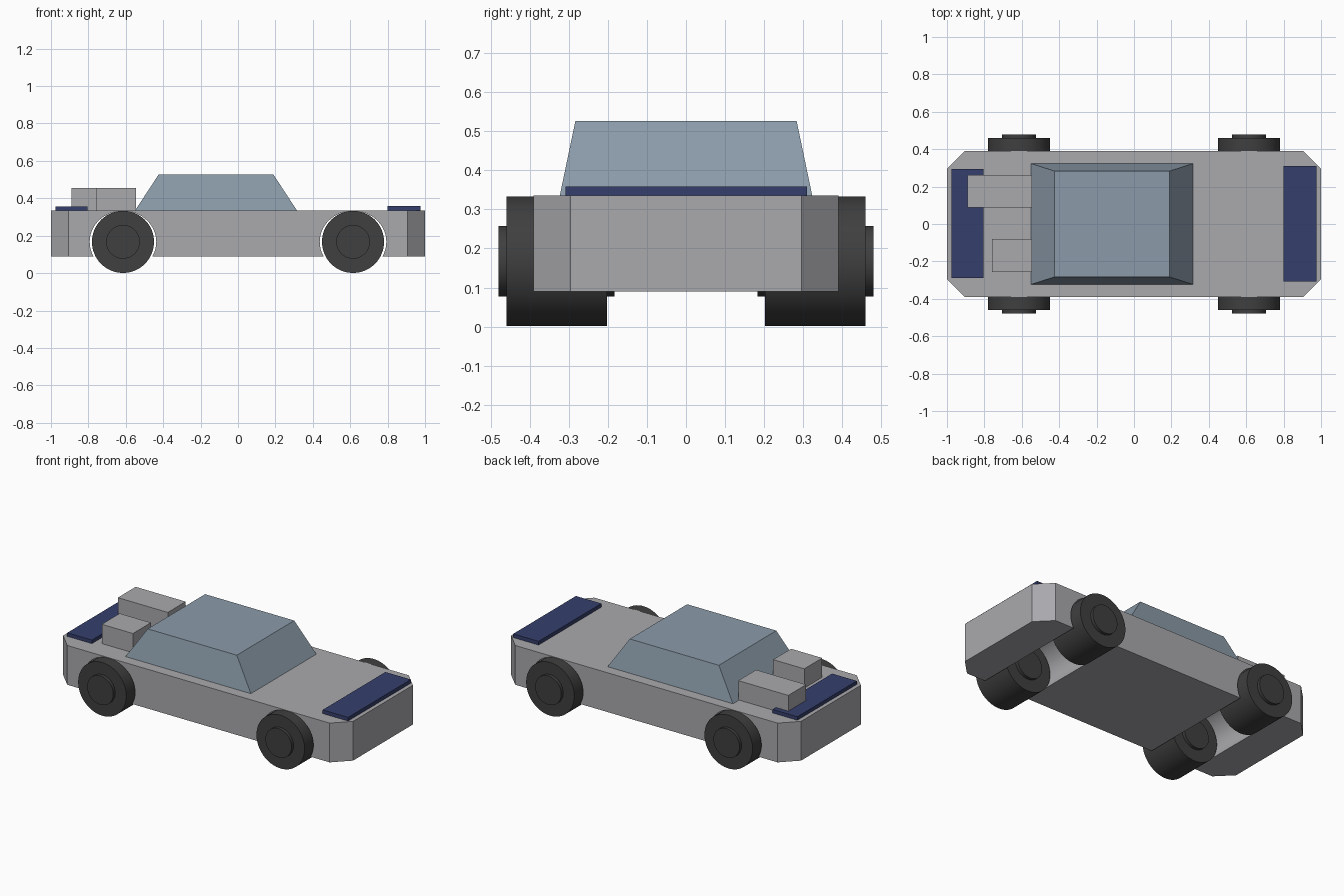
import bpy, bmesh, math

if "Cube" in bpy.data.objects:
    bpy.data.objects.remove(bpy.data.objects["Cube"], do_unlink=True)


def material(name, rgb):
    m = bpy.data.materials.new(name)
    m.use_nodes = True
    m.diffuse_color = (*rgb, 1)
    m.node_tree.nodes["Principled BSDF"].inputs["Base Color"].default_value = (*rgb, 1)
    return m


grey = material("body grey", (0.40, 0.40, 0.42))
glass = material("cabin blue grey", (0.26, 0.33, 0.40))
navy = material("navy", (0.035, 0.05, 0.15))
rubber = material("tyre black", (0.05, 0.05, 0.05))


def loft(name, low, high, z0, z1, mat):
    """Solid between two matching outlines at two heights."""
    bm = bmesh.new()
    a = [bm.verts.new((x, y, z0)) for x, y in low]
    b = [bm.verts.new((x, y, z1)) for x, y in high]
    bm.faces.new(a[::-1])
    bm.faces.new(b)
    n = len(a)
    for i in range(n):
        j = (i + 1) % n
        bm.faces.new((a[i], a[j], b[j], b[i]))
    mesh = bpy.data.meshes.new(name)
    bm.to_mesh(mesh)
    bm.free()
    mesh.materials.append(mat)
    ob = bpy.data.objects.new(name, mesh)
    bpy.context.collection.objects.link(ob)
    return ob


def rect(x0, x1, y0, y1):
    return [(x0, y0), (x1, y0), (x1, y1), (x0, y1)]


def box(name, x0, x1, y0, y1, z0, z1, mat):
    r = rect(x0, x1, y0, y1)
    return loft(name, r, r, z0, z1, mat)


def cylinder(name, x, y, z, radius, width, mat):
    bpy.ops.mesh.primitive_cylinder_add(
        vertices=64, radius=radius, depth=width,
        location=(x, y, z), rotation=(math.pi / 2, 0, 0))
    ob = bpy.context.object
    ob.name = name
    ob.data.materials.append(mat)
    bpy.ops.object.shade_smooth_by_angle(angle=math.radians(30))
    return ob


# Body with chamfered corners
deck = 0.335
X, Y, cx, cy = 1.0, 0.39, 0.905, 0.295
outline = [(-cx, -Y), (cx, -Y), (X, -cy), (X, cy),
           (cx, Y), (-cx, Y), (-X, cy), (-X, -cy)]
body = loft("body", outline, outline, 0.09, deck, grey)

# Wheel arches cut across the full width
axle_x, axle_z = 0.615, 0.167
for side, s in (("rear", -1), ("front", 1)):
    arch = cylinder(side + "_arch_cutter", s * axle_x, 0, axle_z, 0.178, 1.2, grey)
    arch.scale.y = 0.166 / 0.178
    arch.hide_render = True
    arch.hide_viewport = True
    cut = body.modifiers.new(side + " arch", "BOOLEAN")
    cut.operation = "DIFFERENCE"
    cut.solver = "EXACT"
    cut.object = arch

# Wheels with hubs standing proud on both faces
for end, sx in (("rear", -1), ("front", 1)):
    for side, sy in (("right", -1), ("left", 1)):
        label = end + "_" + side
        cylinder(label + "_wheel", sx * axle_x, sy * 0.331, axle_z, 0.166, 0.257, rubber)
        cylinder(label + "_hub", sx * axle_x, sy * 0.331, axle_z, 0.09, 0.297, rubber)

# Cabin
loft("cabin", rect(-0.55, 0.315, -0.323, 0.323),
     rect(-0.425, 0.19, -0.283, 0.283), deck, 0.526, glass)

# Navy panels on the deck ends
box("rear_panel", -0.975, -0.805, -0.29, 0.295, deck, 0.357, navy)
box("front_panel", 0.80, 0.975, -0.308, 0.31, deck, 0.358, navy)

# Blocks behind the cabin
box("long_block", -0.89, -0.545, 0.087, 0.263, deck, 0.455, grey)
box("short_block", -0.76, -0.545, -0.257, -0.08, deck, 0.455, grey)
